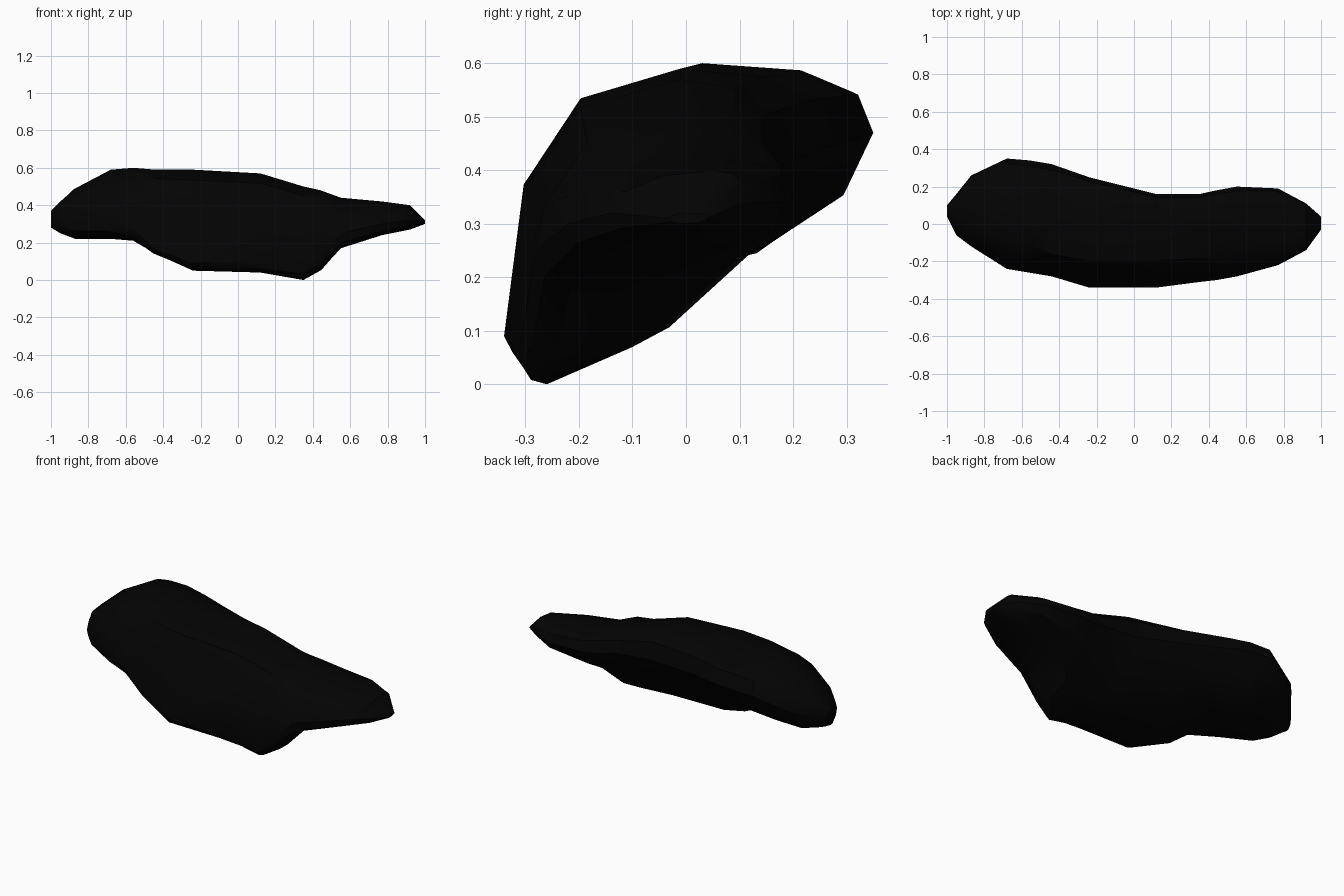
import bpy
import bmesh
import math
import random

random.seed(4)

# Remove the default cube
cube = bpy.data.objects.get("Cube")
if cube:
    bpy.data.objects.remove(cube, do_unlink=True)


def make_material(name, colour):
    material = bpy.data.materials.new(name)
    material.use_nodes = True
    material.diffuse_color = colour
    material.node_tree.nodes["Principled BSDF"].inputs["Base Color"].default_value = colour
    return material


# Cross-sections along the boulder:
# x, front y, back y, bottom z, top z, y of crest, y of keel, z of front, z of back
SECTIONS = [
    (-1, .04, .1, .28, .37, .07, .07, .32, .33),
    (-.95, -.06, .16, .25, .42, .08, .05, .32, .35),
    (-.87, -.12, .26, .22, .49, .09, .02, .33, .39),
    (-.68, -.24, .35, .22, .59, .07, -.03, .32, .47),
    (-.56, -.26, .34, .21, .6, .03, -.1, .27, .47),
    (-.44, -.28, .32, .14, .59, -.01, -.2, .16, .46),
    (-.24, -.34, .25, .05, .59, -.01, -.21, .09, .44),
    (.12, -.34, .16, .04, .57, -.01, -.19, .09, .4),
    (.35, -.31, .16, 0, .5, -.02, -.26, .08, .38),
    (.44, -.3, .18, .05, .48, -.02, -.16, .13, .36),
    (.55, -.28, .2, .17, .44, 0, -.12, .25, .35),
    (.77, -.22, .19, .24, .42, .05, -.05, .3, .34),
    (.92, -.14, .11, .27, .4, .05, 0, .32, .34),
    (1, -.03, .04, .3, .32, 0, 0, .31, .31),
]
STEPS = 3


def quarter(side_y, side_z, pole_y, pole_z, fullness):
    """Rounded quarter from the side point towards the crest or keel point."""
    points = []
    for step in range(STEPS + 1):
        angle = math.pi / 2 * step / STEPS
        across = max(math.cos(angle), 0) ** fullness
        along = math.sin(angle) ** fullness
        points.append((pole_y + (side_y - pole_y) * across,
                       side_z + (pole_z - side_z) * along))
    return points


def ring_points(middle, front, back, bottom, top, crest, keel, front_z, back_z):
    """Closed outline: back, crest, front, keel; the middle has a fuller brow and flatter rear."""
    rear_top = quarter(back, back_z, crest, top, .75)
    front_top = quarter(front, front_z, crest, top, .82 if middle else 1)[::-1]
    front_low = quarter(front, front_z, keel, bottom, .75)
    rear_low = quarter(back, back_z, keel, bottom, 1.4 if middle else 1.1)[::-1]
    return rear_top[:-1] + front_top[:-1] + front_low[:-1] + rear_low[:-1]


# Boulder body lofted through the sections
bm = bmesh.new()
rings = []
for x, *shape in SECTIONS:
    ring = []
    for index, (y, z) in enumerate(ring_points(abs(x) < .5, *shape)):
        wobble = 0 if index % STEPS == 0 or abs(x) > .9 else random.uniform(-.02, .02)
        ring.append(bm.verts.new((x + wobble, y, z)))
    rings.append(ring)

for near, far in zip(rings, rings[1:]):
    count = len(near)
    for i in range(count):
        j = (i + 1) % count
        bm.faces.new((near[i], near[j], far[j], far[i]))

# Blunt ends
bm.faces.new(rings[0])
bm.faces.new(rings[-1])
bmesh.ops.triangulate(bm, faces=bm.faces[:])
bmesh.ops.recalc_face_normals(bm, faces=bm.faces[:])

mesh = bpy.data.meshes.new("boulder")
bm.to_mesh(mesh)
bm.free()
boulder = bpy.data.objects.new("boulder", mesh)
bpy.context.collection.objects.link(boulder)
mesh.materials.append(make_material("charcoal stone", (.001, .001, .001, 1)))

# Soft facets
bpy.context.view_layer.objects.active = boulder
boulder.select_set(True)
bpy.ops.object.shade_smooth_by_angle(angle=math.radians(30))
